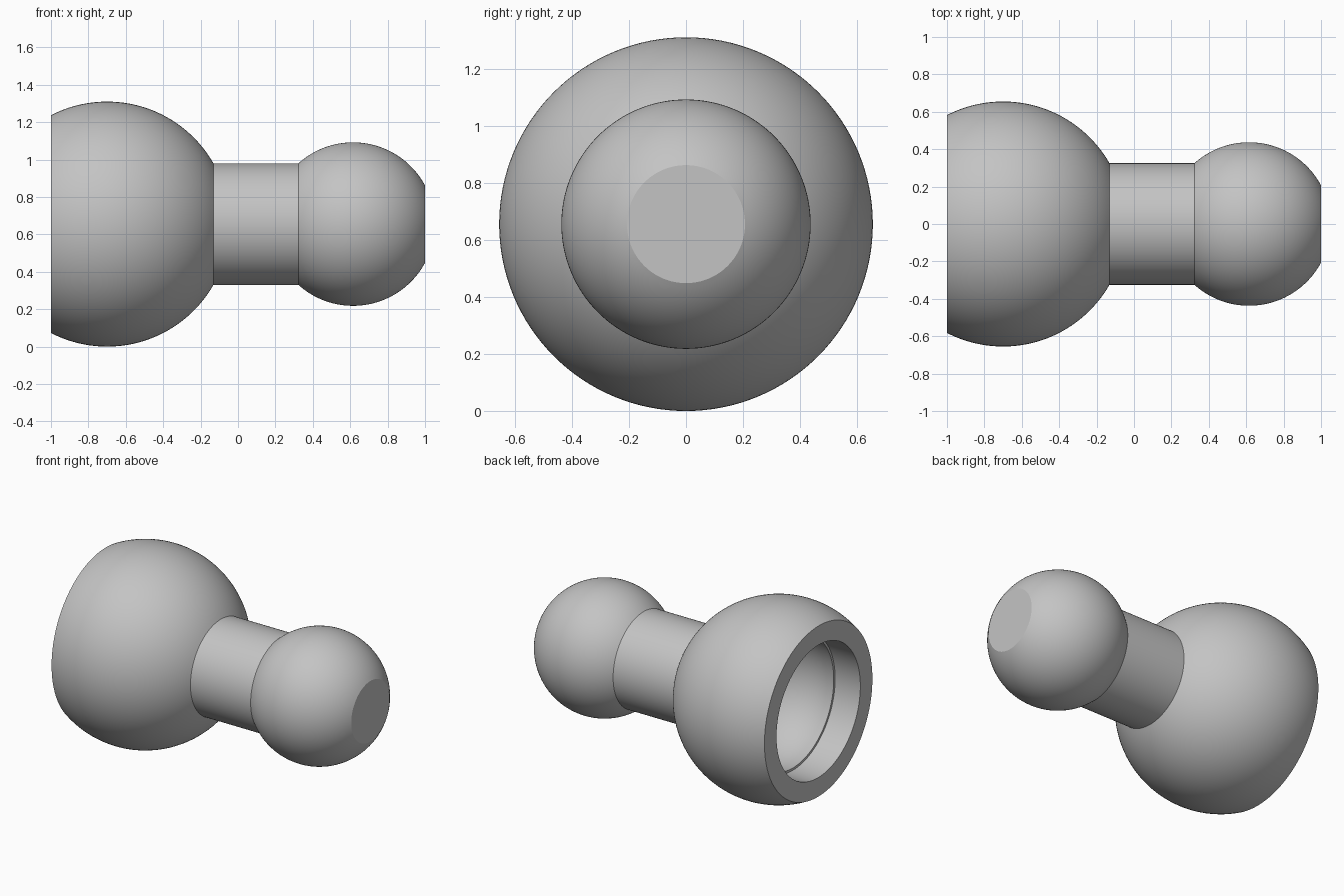
import bpy
import bmesh
from math import acos, asin, cos, sin, pi, sqrt, radians
from mathutils import Matrix, Vector

cube = bpy.data.objects.get("Cube")
if cube:
    bpy.data.objects.remove(cube, do_unlink=True)

grey = bpy.data.materials.new("plain_grey")
grey.use_nodes = True
colour = (0.55, 0.55, 0.55, 1)
grey.diffuse_color = colour
grey.node_tree.nodes["Principled BSDF"].inputs["Base Color"].default_value = colour

# Main dimensions along the x axis
AXIS_Z = 0.655
SOCKET_X, SOCKET_R = -0.70, 0.655
BALL_X, BALL_R = 0.615, 0.437
NECK_R = 0.325
BORE_R, BORE_END = 0.452, -0.81
CUP_R = 0.45
SEGMENTS = 128


def arc(centre, radius, x_start, x_end, steps=40):
    """Points (x, r) on a circle centred on the axis, between two x positions."""
    a = acos(max(-1, min(1, (x_start - centre) / radius)))
    b = acos(max(-1, min(1, (x_end - centre) / radius)))
    angles = [a + (b - a) * i / steps for i in range(steps + 1)]
    return [(centre + radius * cos(t), radius * sin(t)) for t in angles]


def lathe(name, profile):
    """Revolve an (x, r) profile about the x axis."""
    bm = bmesh.new()
    verts = [bm.verts.new((x, 0, r)) for x, r in profile]
    edges = [bm.edges.new(pair) for pair in zip(verts, verts[1:])]
    bmesh.ops.spin(bm, geom=verts + edges, cent=(0, 0, 0), axis=(1, 0, 0),
                   angle=2 * pi, steps=SEGMENTS, use_duplicate=False)
    bmesh.ops.remove_doubles(bm, verts=bm.verts, dist=0.00005)
    bmesh.ops.recalc_face_normals(bm, faces=bm.faces)
    # Profiles run from -x to +x on the outside: make that side face outward
    outer = max(bm.faces, key=lambda f: Vector(f.calc_center_median().yz).length)
    centre = outer.calc_center_median()
    if outer.normal.dot(Vector((0, centre.y, centre.z))) < 0:
        bmesh.ops.reverse_faces(bm, faces=bm.faces)
    mesh = bpy.data.meshes.new(name)
    bm.to_mesh(mesh)
    bm.free()
    mesh.materials.append(grey)
    obj = bpy.data.objects.new(name, mesh)
    obj.location.z = AXIS_Z
    bpy.context.collection.objects.link(obj)
    bpy.ops.object.select_all(action="DESELECT")
    obj.select_set(True)
    bpy.context.view_layer.objects.active = obj
    bpy.ops.object.shade_smooth_by_angle(angle=radians(20))
    return obj


neck_start = SOCKET_X + sqrt(SOCKET_R ** 2 - NECK_R ** 2)
neck_end = BALL_X - sqrt(BALL_R ** 2 - NECK_R ** 2)

# Hollow socket: rounded cup, straight bore, flat rim and outer sphere
cup = arc(SOCKET_X, CUP_R, SOCKET_X + CUP_R, BORE_END)
shell = arc(SOCKET_X, SOCKET_R, -1, neck_start)
lathe("socket", cup + [(BORE_END, BORE_R), (-1, BORE_R)] + shell)

# Straight neck
lathe("neck", [(neck_start, NECK_R), (neck_end, NECK_R)])

# Ball with a flattened tip
lathe("ball", arc(BALL_X, BALL_R, neck_end, 1) + [(1, 0)])
